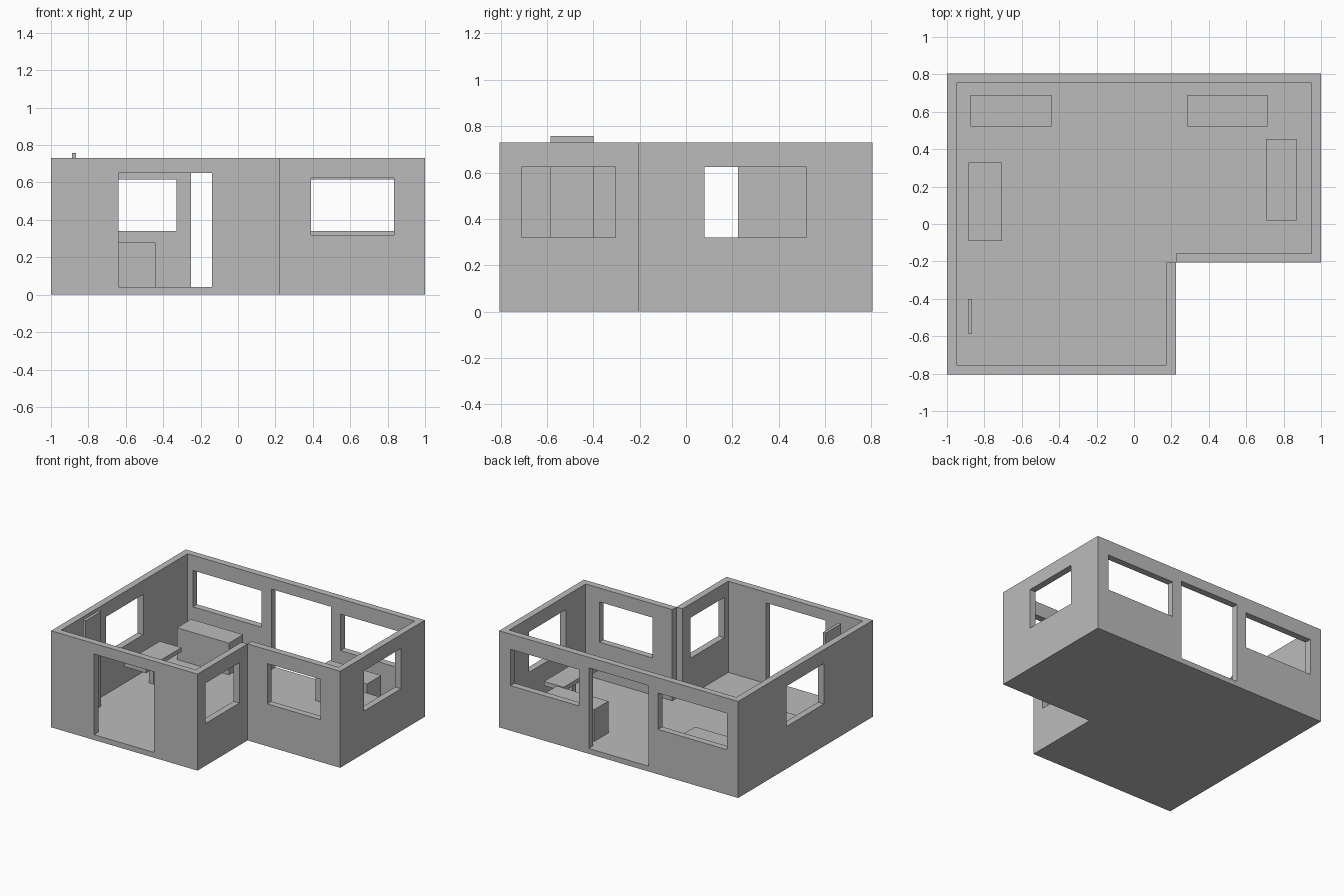
import bpy, bmesh

if "Cube" in bpy.data.objects:
    bpy.data.objects.remove(bpy.data.objects["Cube"])

T, FLOOR, TOP = 0.05, 0.04, 0.73   # wall thickness, floor top, wall top
YF, NX, NY = 0.805, 0.225, -0.207  # half depth and inner corner of the L

grey = bpy.data.materials.new("plain_grey")
grey.diffuse_color = (0.5, 0.5, 0.5, 1)
grey.use_nodes = True
grey.node_tree.nodes["Principled BSDF"].inputs["Base Color"].default_value = grey.diffuse_color


def finish(name, bm):
    me = bpy.data.meshes.new(name)
    bmesh.ops.recalc_face_normals(bm, faces=bm.faces)
    bm.to_mesh(me)
    bm.free()
    me.materials.append(grey)
    ob = bpy.data.objects.new(name, me)
    bpy.context.collection.objects.link(ob)
    return ob


def box(name, x0, x1, y0, y1, z0, z1):
    bm = bmesh.new()
    bmesh.ops.create_cube(bm, size=1)
    for v in bm.verts:
        v.co = (x1 if v.co.x > 0 else x0,
                y1 if v.co.y > 0 else y0,
                z1 if v.co.z > 0 else z0)
    return finish(name, bm)


def wall(name, axis, at, a, b, openings):
    """Sheet along x or y at its centre plane, with openings left out, then thickened."""
    ss = sorted({a, b, *(s for o in openings for s in o[:2])})
    zs = sorted({FLOOR, TOP, *(z for o in openings for z in o[2:])})
    bm = bmesh.new()
    for s0, s1 in zip(ss, ss[1:]):
        for z0, z1 in zip(zs, zs[1:]):
            s, z = (s0 + s1) / 2, (z0 + z1) / 2
            if any(o[0] < s < o[1] and o[2] < z < o[3] for o in openings):
                continue
            quad = [(s0, z0), (s1, z0), (s1, z1), (s0, z1)]
            bm.faces.new([bm.verts.new((p, at, q) if axis == "x" else (at, p, q))
                          for p, q in quad])
    bmesh.ops.remove_doubles(bm, verts=bm.verts, dist=1e-5)
    ob = finish(name, bm)
    mod = ob.modifiers.new("thickness", "SOLIDIFY")
    mod.thickness = T
    mod.offset = 0


# L-shaped floor slab
bm = bmesh.new()
outline = [(-1, -YF), (NX, -YF), (NX, NY), (1, NY), (1, YF), (-1, YF)]
base = [bm.verts.new((x, y, 0)) for x, y in outline]
upper = [bm.verts.new((x, y, FLOOR)) for x, y in outline]
bm.faces.new(base)
bm.faces.new(upper)
for i in range(6):
    j = (i + 1) % 6
    bm.faces.new((base[i], base[j], upper[j], upper[i]))
finish("floor", bm)

# Walls with windows and doorways
h = T / 2
WIN = (0.32, 0.625)
BACK_WIN = (0.34, 0.615)
DOOR = (FLOOR, 0.65)
wall("left_wall", "y", -1 + h, -YF, YF, [(-0.22, 0.225, *WIN)])
wall("right_wall", "y", 1 - h, NY, YF, [(0.08, 0.52, *WIN)])
wall("front_wall", "x", -YF + h, -1 + T, NX - T, [(-0.64, -0.14, *DOOR)])
wall("notch_side_wall", "y", NX - h, -YF, NY, [(-0.71, -0.305, *WIN)])
wall("notch_front_wall", "x", NY + h, NX, 1 - T, [(0.39, 0.835, *WIN)])
wall("back_wall", "x", YF - h, -1 + T, 1 - T,
     [(-0.905, -0.33, *BACK_WIN), (-0.25, 0.25, *DOOR), (0.33, 0.905, *BACK_WIN)])

# Solid cabinets along the back wall
box("left_cabinet", -0.875, -0.44, 0.52, 0.69, FLOOR, 0.28)
box("right_cabinet", 0.285, 0.715, 0.52, 0.69, FLOOR, 0.28)

# Low tables: thin top on a central post
for name, x0, x1, y0, y1 in (("left_table", -0.885, -0.705, -0.09, 0.33),
                             ("right_table", 0.705, 0.87, 0.02, 0.455)):
    cx, cy = (x0 + x1) / 2, (y0 + y1) / 2
    box(name + "_top", x0, x1, y0, y1, 0.215, 0.248)
    box(name + "_post", cx - 0.02, cx + 0.02, cy - 0.02, cy + 0.02, FLOOR, 0.215)

# Tall thin standing panel
box("standing_panel", -0.888, -0.866, -0.585, -0.40, FLOOR, 0.757)
